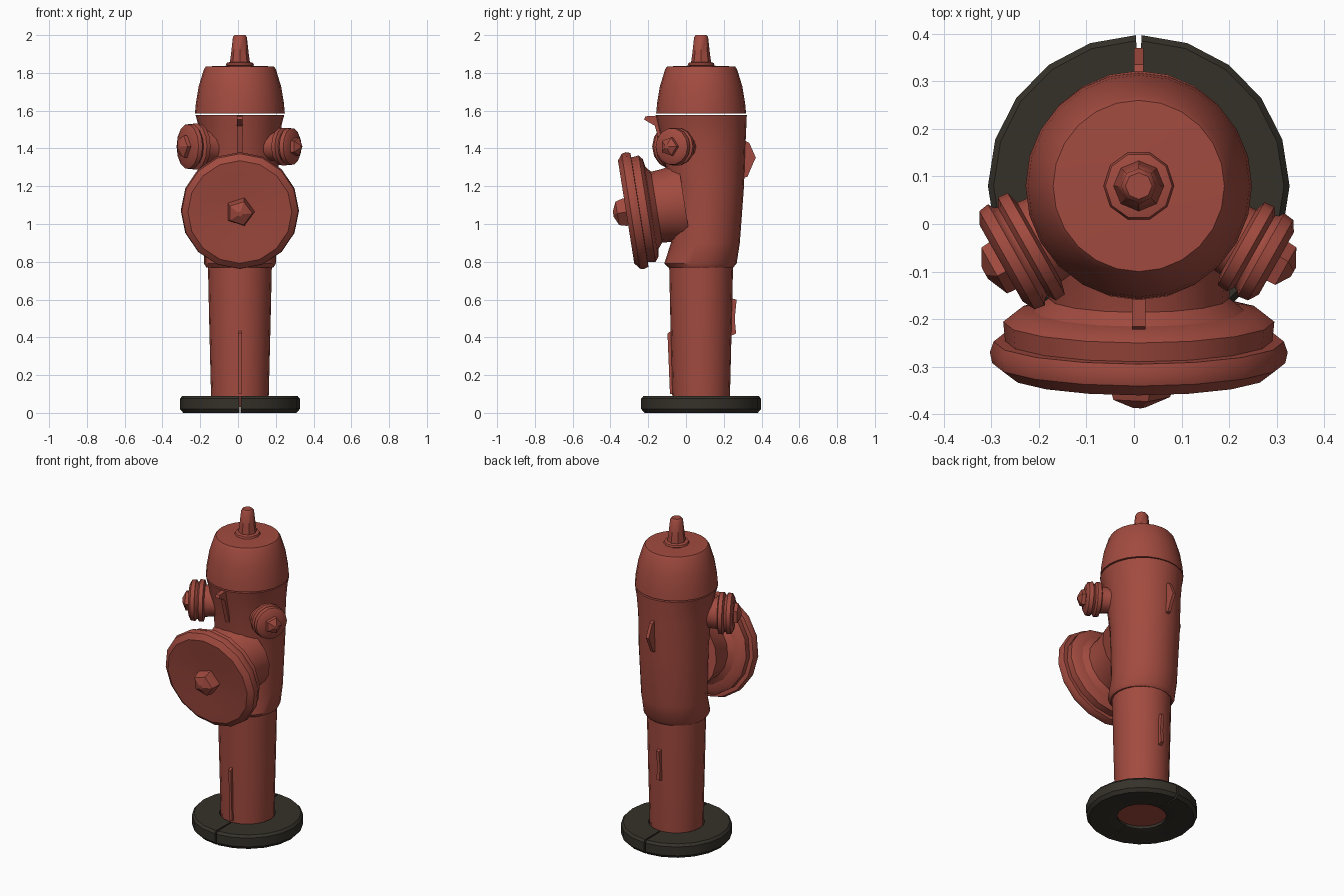
import bpy
import bmesh
from math import sin, cos, pi, radians
from mathutils import Vector, Matrix

cube = bpy.data.objects.get("Cube")
if cube:
    bpy.data.objects.remove(cube, do_unlink=True)

AX, AY = 0.01, 0.08   # vertical axis of the barrel


def material(name, rgb):
    mat = bpy.data.materials.new(name)
    mat.use_nodes = True
    mat.diffuse_color = (*rgb, 1)
    bsdf = mat.node_tree.nodes["Principled BSDF"]
    bsdf.inputs["Base Color"].default_value = (*rgb, 1)
    bsdf.inputs["Roughness"].default_value = 0.8
    return mat


RED = material("faded red paint", (0.36, 0.07, 0.05))
DARK = material("dark stone", (0.036, 0.031, 0.023))


def skin(name, rings, mat, matrix=Matrix(), angle=38):
    """Bridge a row of point rings and cap both ends."""
    bm = bmesh.new()
    rows = [[bm.verts.new(matrix @ Vector(p)) for p in ring] for ring in rings]
    n = len(rows[0])
    for a, b in zip(rows, rows[1:]):
        for i in range(n):
            j = (i + 1) % n
            bm.faces.new((a[i], a[j], b[j], b[i]))
    bm.faces.new(rows[0][::-1])
    bm.faces.new(rows[-1])
    bmesh.ops.recalc_face_normals(bm, faces=bm.faces)
    mesh = bpy.data.meshes.new(name)
    bm.to_mesh(mesh)
    bm.free()
    mesh.materials.append(mat)
    obj = bpy.data.objects.new(name, mesh)
    bpy.context.collection.objects.link(obj)
    bpy.ops.object.select_all(action="DESELECT")
    obj.select_set(True)
    bpy.context.view_layer.objects.active = obj
    bpy.ops.object.shade_smooth_by_angle(angle=radians(angle))
    return obj


def oval(rx, front, back, z, n):
    """Ring in the horizontal plane, given its front and back reach."""
    cy, ry = (front + back) / 2, (back - front) / 2
    return [(rx * cos(2 * pi * i / n), cy + ry * sin(2 * pi * i / n), z)
            for i in range(n)]


def lathe(name, profile, n, matrix, mat=RED, angle=38):
    return skin(name, [oval(r, -r, r, h, n) for r, h in profile], mat, matrix, angle)


def aim(origin, direction):
    """Matrix that turns local z to the given direction."""
    turn = Vector(direction).to_track_quat("Z", "Y").to_matrix().to_4x4()
    return Matrix.Translation(origin) @ turn


upright = Matrix.Translation((AX, AY, 0))

# Base collar in two halves with a narrow seam
section = [(0.14, 0.01), (0.18, 0), (0.3, 0), (0.317, 0.02),
           (0.317, 0.075), (0.305, 0.09), (0.16, 0.09)]
for side, name in ((1, "left_base_half"), (-1, "right_base_half")):
    rings = []
    for k in range(11):
        a = radians(-89 + 178 * k / 10)
        rings.append([(side * r * cos(a), r * sin(a), z) for r, z in section])
    skin(name, rings, DARK, upright)

# Lower pole
lathe("lower_pole", [(0.15, 0.03), (0.153, 0.1), (0.163, 0.5), (0.17, 0.82)], 20, upright)

# Barrel, flaring to the top: height, half width, front, back
barrel = [(0.77, 0.178, -0.095, 0.25), (0.79, 0.19, -0.115, 0.268),
          (0.9, 0.192, -0.08, 0.285), (1.2, 0.2, -0.09, 0.307),
          (1.42, 0.207, -0.125, 0.315), (1.53, 0.222, -0.15, 0.32),
          (1.577, 0.235, -0.16, 0.322)]
skin("barrel", [oval(rx, f, b, z, 24) for z, rx, f, b in barrel], RED,
     Matrix.Translation((AX, 0, 0)))

# Bonnet and top spindle
lathe("bonnet", [(0.238, 1.584), (0.233, 1.64), (0.218, 1.73), (0.19, 1.82),
                 (0.18, 1.834), (0.07, 1.838)], 24, upright)
lathe("spindle_flange", [(0.055, 1.83), (0.074, 1.842), (0.07, 1.853),
                         (0.05, 1.858)], 10, upright)
lathe("spindle", [(0.054, 1.85), (0.047, 1.9), (0.037, 1.99), (0.028, 2.0)], 8, upright)

# Large front outlet, its cap tipped slightly down
tip = radians(9)
front = aim((AX, -0.245, 1.075), (0, -cos(tip), -sin(tip)))
lathe("front_outlet_neck", [(0.215, -0.24), (0.195, -0.15), (0.19, -0.09),
                            (0.24, -0.05)], 16, front)
lathe("front_cap_flange", [(0.19, -0.07), (0.262, -0.058), (0.285, -0.04),
                           (0.28, 0.01)], 16, front)
lathe("front_cap", [(0.27, 0), (0.305, 0.002), (0.313, 0.025), (0.308, 0.048),
                    (0.275, 0.073), (0.2, 0.07), (0.1, 0.062)], 16, front)
lathe("front_cap_nut", [(0.08, 0.05), (0.076, 0.085), (0.066, 0.12),
                        (0.015, 0.142)], 5, front, angle=20)

# Two side outlets
outlet = [(0.085, 0.12), (0.074, 0.2), (0.078, 0.24), (0.1, 0.247), (0.102, 0.27),
          (0.087, 0.28), (0.09, 0.288), (0.1, 0.295), (0.097, 0.318), (0.075, 0.332)]
nut = [(0.052, 0.325), (0.05, 0.352), (0.012, 0.372)]
for side, word, size in ((1, "left", 1.0), (-1, "right", 1.22)):
    place = aim((AX, AY, 1.41), (side * 0.87, -0.49, 0))
    lathe(word + "_outlet", [(r * size, h) for r, h in outlet], 14, place)
    lathe(word + "_outlet_nut", [(r * size, h) for r, h in nut], 5, place, angle=20)


def fin(name, outline, half):
    """Thin plate in the plane of the seam; outline is (y, z)."""
    skin(name, [[(AX + s * half, y, z) for y, z in outline] for s in (-1, 1)], RED)


# Seam details along front and back
fin("front_spike", [(-0.1, 1.577), (-0.215, 1.57), (-0.222, 1.553), (-0.165, 1.52),
                    (-0.12, 1.36)], 0.014)
fin("rear_hook", [(0.29, 1.45), (0.335, 1.43), (0.37, 1.35), (0.355, 1.32),
                  (0.325, 1.25), (0.29, 1.24)], 0.01)
fin("rear_pole_seam", [(0.22, 0.61), (0.268, 0.6), (0.258, 0.5), (0.265, 0.42),
                       (0.22, 0.4)], 0.01)
fin("front_pole_seam", [(-0.06, 0.45), (-0.098, 0.42), (-0.085, 0.1), (-0.04, 0.1)], 0.008)
